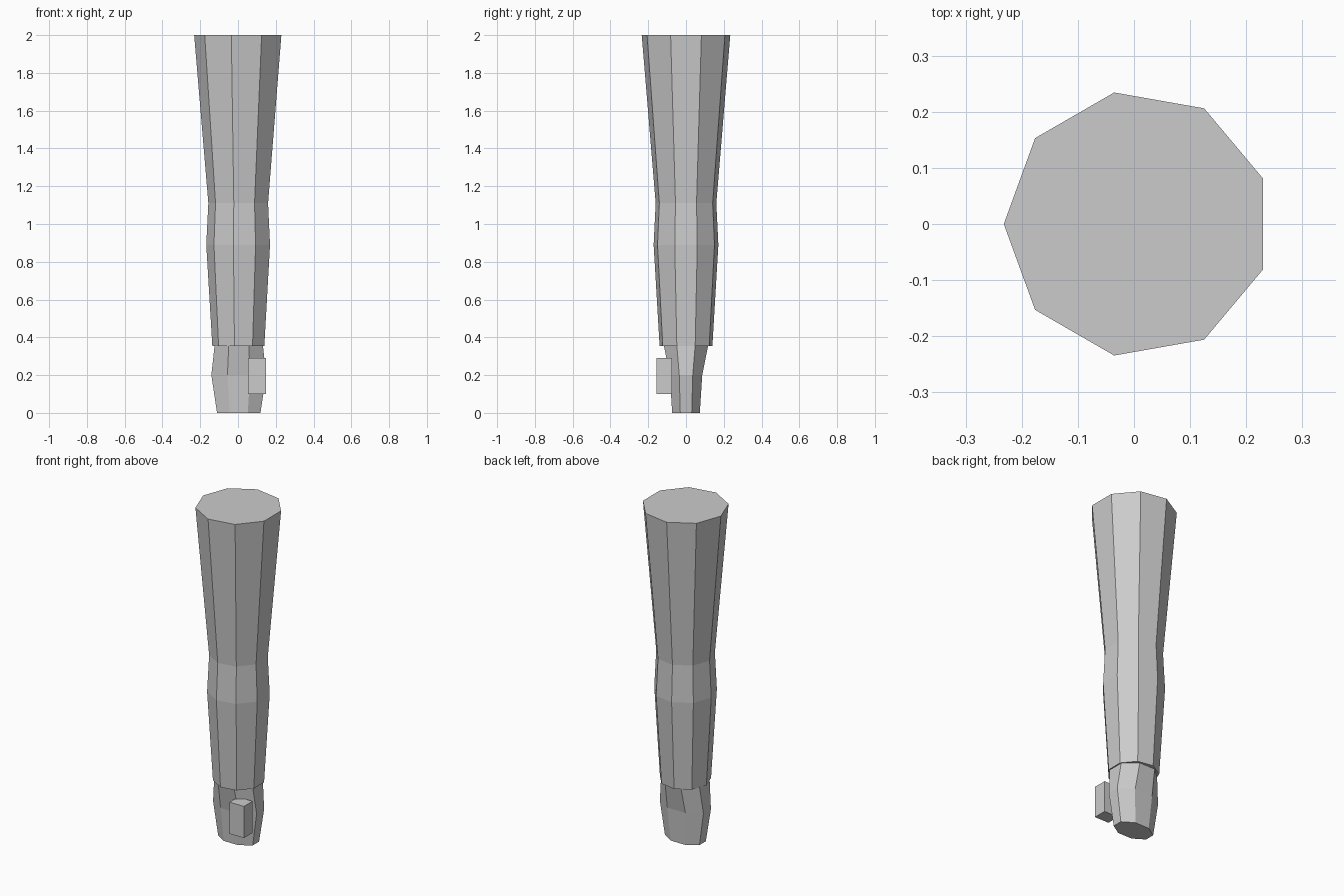
import bpy, bmesh, math

if "Cube" in bpy.data.objects:
    bpy.data.objects.remove(bpy.data.objects["Cube"])


def loft(name, sides, start, cx, rings, mat):
    """Closed skin through rings of (z, radius_x, radius_y)."""
    bm = bmesh.new()
    loops = []
    for z, rx, ry in rings:
        loops.append([bm.verts.new((cx + rx * math.cos(start + math.tau * i / sides),
                                    ry * math.sin(start + math.tau * i / sides), z))
                      for i in range(sides)])
    for a, b in zip(loops, loops[1:]):
        for i in range(sides):
            j = (i + 1) % sides
            bm.faces.new((a[i], a[j], b[j], b[i]))
    bm.faces.new(loops[0][::-1])
    bm.faces.new(loops[-1])
    bmesh.ops.recalc_face_normals(bm, faces=bm.faces)
    mesh = bpy.data.meshes.new(name)
    bm.to_mesh(mesh)
    bm.free()
    mesh.materials.append(mat)
    obj = bpy.data.objects.new(name, mesh)
    bpy.context.collection.objects.link(obj)
    return obj


grey = bpy.data.materials.new("light grey")
grey.diffuse_color = (0.6, 0.6, 0.6, 1)
grey.use_nodes = True
grey.node_tree.nodes["Principled BSDF"].inputs["Base Color"].default_value = grey.diffuse_color

# Nine-sided sleeve, slightly swollen at the elbow
loft("arm", 9, math.pi, 0.006,
     [(z, r, r) for z, r in ((0.355, 0.142), (0.89, 0.174), (1.11, 0.163), (2.0, 0.238))], grey)

# Flattened eight-sided hand, widest at the knuckles
k = 1 / math.cos(math.pi / 8)
loft("hand", 8, math.pi / 8, 0.004,
     [(z, x * k, y * k) for z, x, y in ((0, 0.115, 0.073), (0.2, 0.145, 0.086), (0.356, 0.128, 0.117))], grey)

# Block thumb in front of the palm
bpy.ops.mesh.primitive_cube_add(size=1, location=(0.1, -0.114, 0.195))
thumb = bpy.context.object
thumb.name = "thumb"
thumb.scale = (0.096, 0.082, 0.19)
thumb.data.materials.append(grey)
